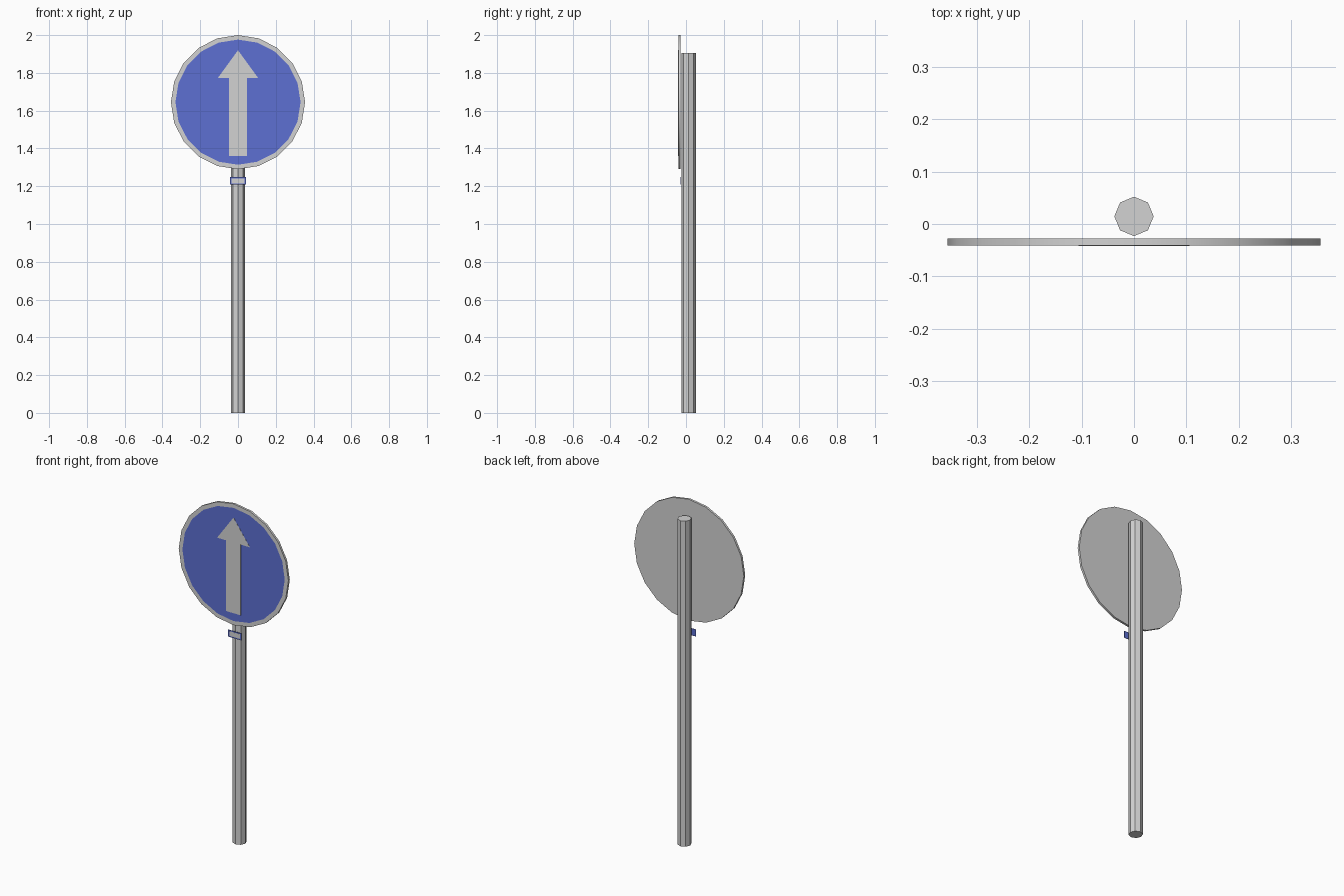
import bpy, bmesh, math
from mathutils import Matrix, Vector

if "Cube" in bpy.data.objects:
    bpy.data.objects.remove(bpy.data.objects["Cube"])


def material(name, rgb):
    m = bpy.data.materials.new(name)
    m.diffuse_color = (*rgb, 1.0)
    m.use_nodes = True
    m.node_tree.nodes["Principled BSDF"].inputs["Base Color"].default_value = m.diffuse_color
    return m


GREY = material("light_grey", (0.65, 0.65, 0.65))
BLUE = material("sign_blue", (0.11, 0.16, 0.65))


def finish(name, bm, mats):
    bmesh.ops.recalc_face_normals(bm, faces=bm.faces[:])
    me = bpy.data.meshes.new(name)
    bm.to_mesh(me)
    bm.free()
    for m in mats:
        me.materials.append(m)
    ob = bpy.data.objects.new(name, me)
    bpy.context.collection.objects.link(ob)
    return ob


def prism(points, direction):
    """Closed solid from an outline extruded along a vector."""
    bm = bmesh.new()
    face = bm.faces.new([bm.verts.new(p) for p in points])
    res = bmesh.ops.extrude_face_region(bm, geom=[face], use_keep_orig=True)
    moved = [v for v in res["geom"] if isinstance(v, bmesh.types.BMVert)]
    bmesh.ops.translate(bm, verts=moved, vec=direction)
    return bm


def ring(n, r):
    return [(r * math.sin(2 * math.pi * i / n), r * math.cos(2 * math.pi * i / n))
            for i in range(n)]


def plate(name, outline, y_front, thick, mat):
    """Thin upright plate facing -y; outline is in x, z."""
    bm = prism([(x, y_front, z) for x, z in outline], (0, thick, 0))
    return finish(name, bm, [mat])


# Octagonal pole
pole = prism([(x, y + 0.0145, 0) for x, y in ring(8, 0.0375)], (0, 0, 1.905))
finish("pole", pole, [GREY])

# Twenty-sided sign disc, front face inset to leave a grey border round the blue
ZC, R, R_BLUE, FRONT = 1.645, 0.355, 0.331, -0.041
disc = prism([(x, FRONT, z + ZC) for x, z in ring(20, R)], (0, 0.013, 0))
bmesh.ops.recalc_face_normals(disc, faces=disc.faces[:])
front = next(f for f in disc.faces if f.normal.y < -0.9)
bmesh.ops.inset_region(disc, faces=[front],
                       thickness=(R - R_BLUE) * math.cos(math.pi / 20))
front.material_index = 1
disc_ob = finish("sign_disc", disc, [GREY, BLUE])
bpy.context.view_layer.objects.active = disc_ob
disc_ob.select_set(True)
bpy.ops.object.shade_smooth_by_angle(angle=math.radians(30))

# Upward arrow
half = [(0.047, 1.36), (0.047, 1.774), (0.106, 1.774)]
arrow = half + [(0, 1.92)] + [(-x, z) for x, z in reversed(half)]
plate("arrow", arrow, FRONT - 0.0008, 0.0008, GREY)


# Small label plate on the pole below the disc, with a pale centre
def rect(hw, z0, z1):
    return [(-hw, z0), (hw, z0), (hw, z1), (-hw, z1)]


plate("label_plate", rect(0.043, 1.208, 1.249), -0.031, 0.002, BLUE)
plate("label_centre", rect(0.034, 1.215, 1.242), -0.0316, 0.0006, GREY)
